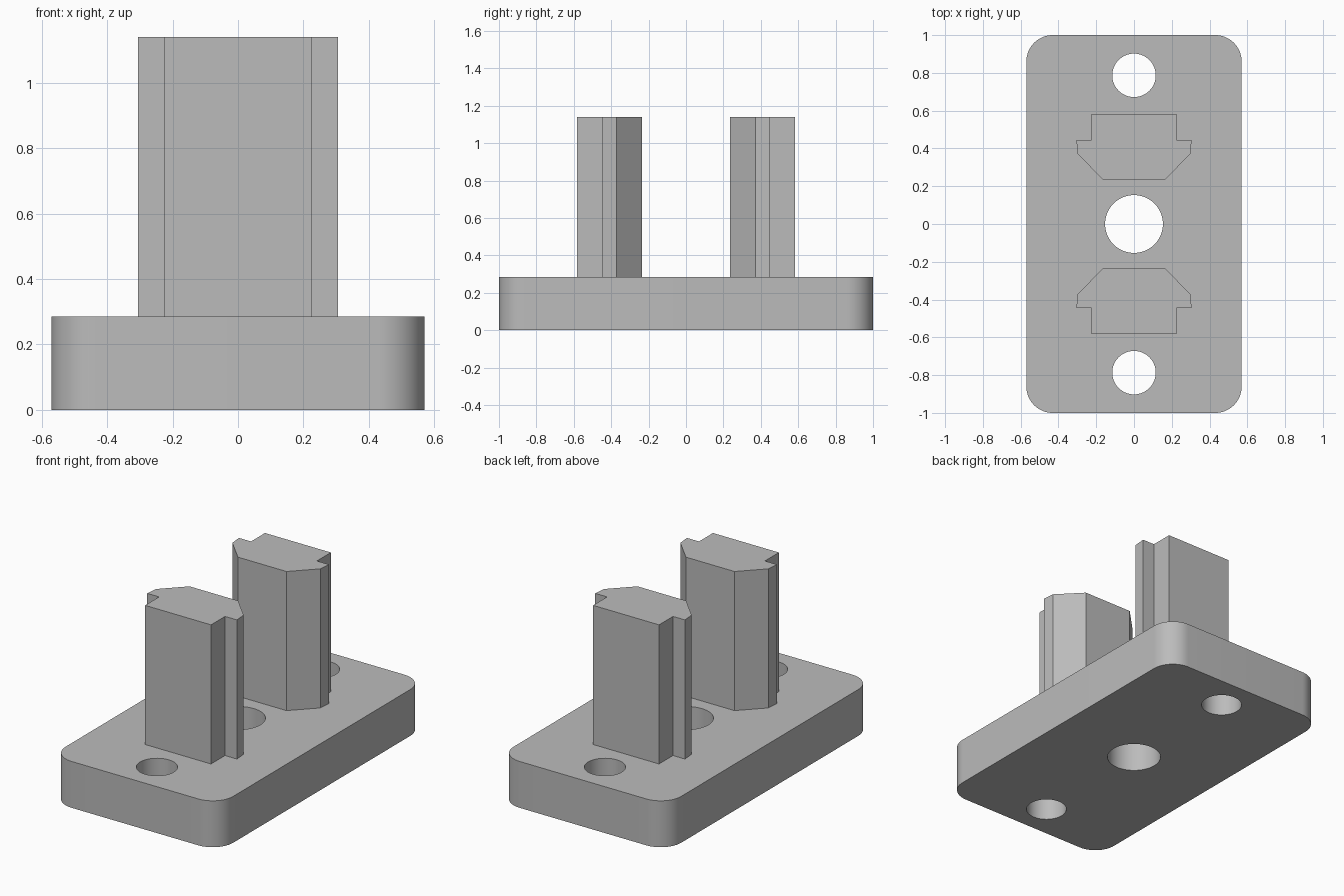
import bpy
import bmesh
from math import cos, sin, pi, radians

cube = bpy.data.objects.get("Cube")
if cube:
    bpy.data.objects.remove(cube, do_unlink=True)

PLATE_TOP = 0.285
POST_TOP = 1.14
HALF_X, HALF_Y, CORNER = 0.57, 1.0, 0.14

grey = bpy.data.materials.new("plain grey")
grey.use_nodes = True
colour = (0.5, 0.5, 0.5, 1)
grey.diffuse_color = colour
grey.node_tree.nodes["Principled BSDF"].inputs["Base Color"].default_value = colour


def arc(cx, cy, r, start, sweep, steps):
    """Points along an arc, both ends included."""
    return [(cx + r * cos(start + sweep * i / steps),
             cy + r * sin(start + sweep * i / steps)) for i in range(steps + 1)]


def circle(cx, cy, r, sides=64):
    return arc(cx, cy, r, 0, 2 * pi, sides)[:-1]


def extrude_profile(name, loops, z0, z1):
    """Solid from an outline loop, with any further loops as holes."""
    bm = bmesh.new()
    edges = []
    for loop in loops:
        verts = [bm.verts.new((x, y, z0)) for x, y in loop]
        edges += [bm.edges.new((a, b)) for a, b in zip(verts, verts[1:] + verts[:1])]
    bmesh.ops.triangle_fill(bm, edges=edges, use_beauty=True)
    grown = bmesh.ops.extrude_face_region(bm, geom=bm.faces[:], use_keep_orig=True)
    top = [v for v in grown["geom"] if isinstance(v, bmesh.types.BMVert)]
    bmesh.ops.translate(bm, verts=top, vec=(0, 0, z1 - z0))
    bmesh.ops.recalc_face_normals(bm, faces=bm.faces[:])
    mesh = bpy.data.meshes.new(name)
    bm.to_mesh(mesh)
    bm.free()
    mesh.materials.append(grey)
    obj = bpy.data.objects.new(name, mesh)
    bpy.context.collection.objects.link(obj)
    bpy.ops.object.select_all(action="DESELECT")
    obj.select_set(True)
    bpy.context.view_layer.objects.active = obj
    bpy.ops.object.shade_smooth_by_angle(angle=radians(25))
    return obj


# Base plate with rounded corners and three through holes
outline = []
for i, (sx, sy) in enumerate([(1, 1), (-1, 1), (-1, -1), (1, -1)]):
    outline += arc(sx * (HALF_X - CORNER), sy * (HALF_Y - CORNER),
                   CORNER, i * pi / 2, pi / 2, 16)
holes = [circle(0, 0, 0.153), circle(0, 0.787, 0.115), circle(0, -0.787, 0.115)]
extrude_profile("base_plate", [outline] + holes, 0, PLATE_TOP)

# Two facing posts with shouldered, chamfered cross-sections
half = [(0.224, 0.582), (0.224, 0.446), (0.305, 0.446), (0.299, 0.372), (0.165, 0.235)]
section = half + [(-x, y) for x, y in reversed(half)]
for name, side in (("front_post", -1), ("back_post", 1)):
    extrude_profile(name, [[(x, side * y) for x, y in section]], PLATE_TOP, POST_TOP)
